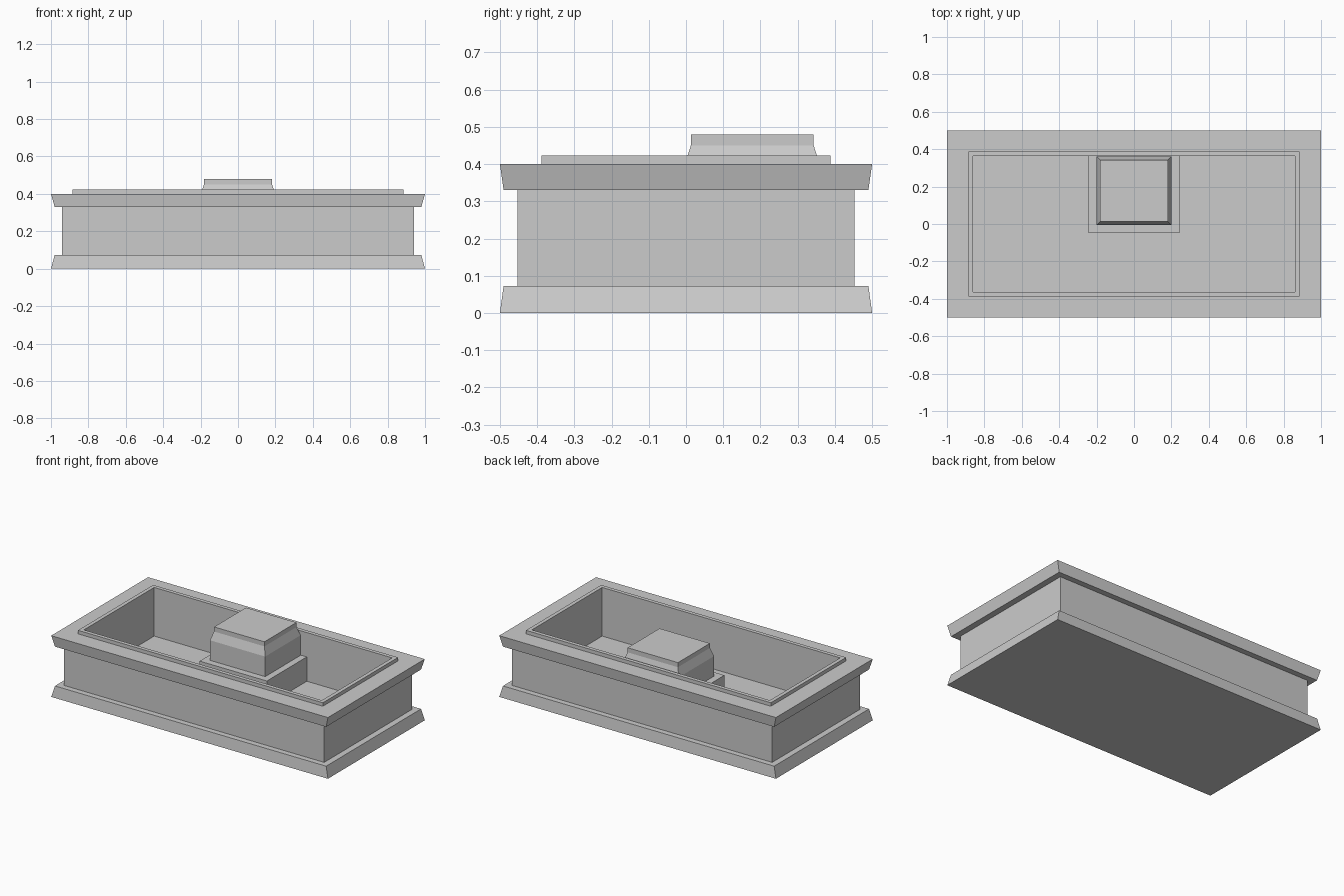
import bpy
import bmesh

cube = bpy.data.objects.get("Cube")
if cube:
    bpy.data.objects.remove(cube, do_unlink=True)

# Single stone colour
stone = bpy.data.materials.new("grey_stone")
stone.use_nodes = True
colour = (0.6, 0.6, 0.6, 1)
stone.diffuse_color = colour
bsdf = next(n for n in stone.node_tree.nodes if n.type == "BSDF_PRINCIPLED")
bsdf.inputs["Base Color"].default_value = colour


def loft(name, sections, y_centre=0.0, cap_start=True):
    """Stack rectangles given as (half width, half depth, height)."""
    bm = bmesh.new()
    rings = []
    for hx, hy, z in sections:
        corners = ((-1, -1), (1, -1), (1, 1), (-1, 1))
        rings.append([bm.verts.new((sx * hx, y_centre + sy * hy, z))
                      for sx, sy in corners])
    for low, high in zip(rings, rings[1:]):
        for i in range(4):
            j = (i + 1) % 4
            bm.faces.new((low[i], low[j], high[j], high[i]))
    if cap_start:
        bm.faces.new(rings[0][::-1])
    bm.faces.new(rings[-1])
    mesh = bpy.data.meshes.new(name)
    bm.to_mesh(mesh)
    bm.free()
    mesh.materials.append(stone)
    obj = bpy.data.objects.new(name, mesh)
    bpy.context.collection.objects.link(obj)
    return obj


# Trough: flared plinth, straight wall, flared rim, raised lip, inner wall, floor
loft("basin", [
    (1.0, 0.5, 0.0),
    (0.98, 0.49, 0.073),
    (0.94, 0.453, 0.073),
    (0.94, 0.453, 0.33),
    (0.98, 0.49, 0.33),
    (1.0, 0.5, 0.4),
    (0.885, 0.388, 0.4),
    (0.885, 0.388, 0.423),
    (0.86, 0.363, 0.423),
    (0.86, 0.363, 0.105),
])

# Step rising from the floor against the back wall
loft("pedestal_step", [
    (0.243, 0.206, 0.105),
    (0.243, 0.206, 0.264),
], y_centre=0.157, cap_start=False)

# Block on the step, with sloped shoulders and a flat top
loft("pedestal_block", [
    (0.2, 0.183, 0.264),
    (0.2, 0.183, 0.395),
    (0.182, 0.165, 0.45),
    (0.182, 0.165, 0.48),
], y_centre=0.178, cap_start=False)
